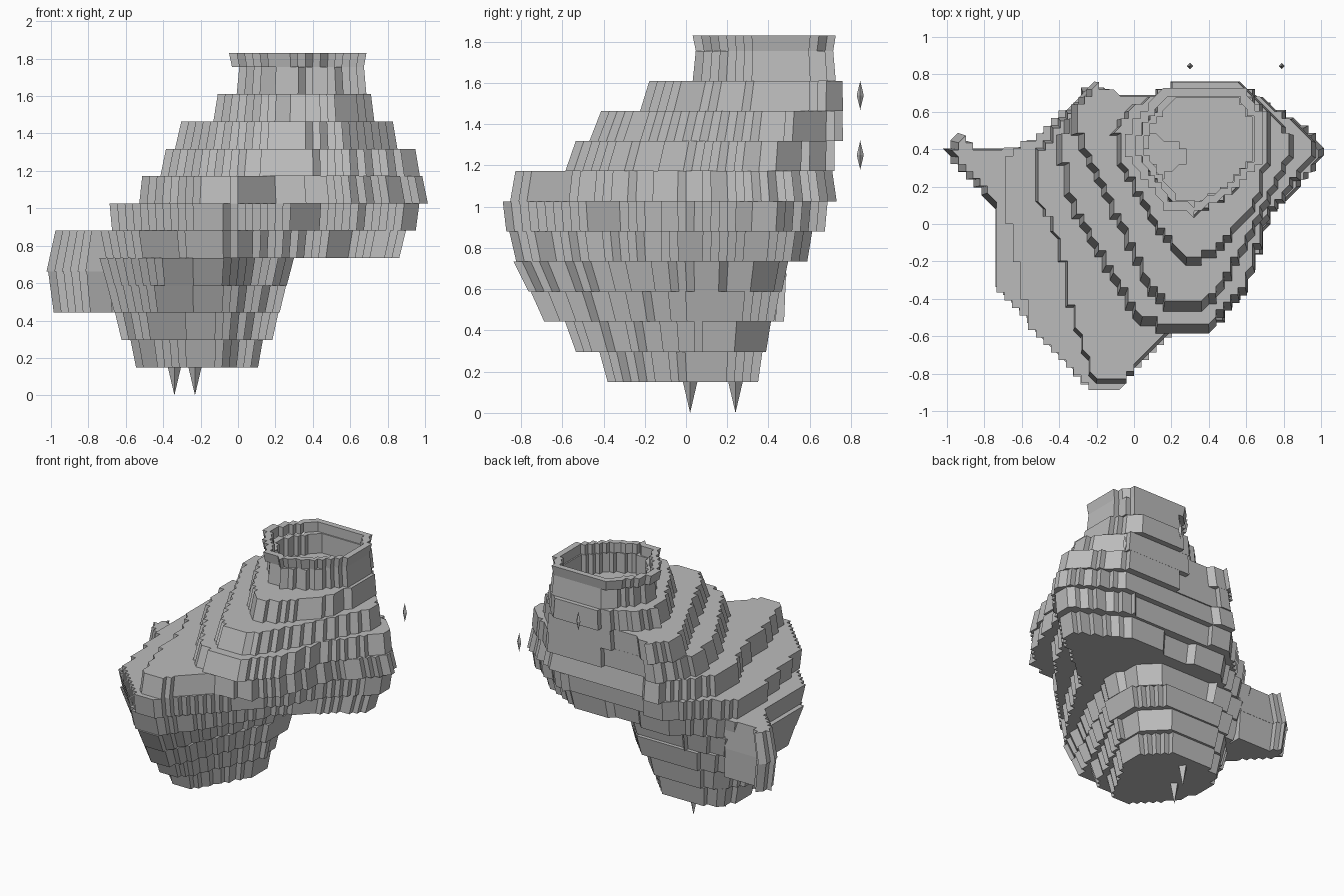
import bpy
import bmesh
from mathutils import Vector

if "Cube" in bpy.data.objects:
    bpy.data.objects.remove(bpy.data.objects["Cube"])

GRID = 0.04      # stair width along the contours
FLOOR = 0.15     # underside of the lowest tier
STEP = 0.146     # height of one tier

stone = bpy.data.materials.new("plain grey")
stone.use_nodes = True
stone.diffuse_color = (0.5, 0.5, 0.5, 1)
stone.node_tree.nodes["Principled BSDF"].inputs["Base Color"].default_value = stone.diffuse_color


def level(index):
    return FLOOR + STEP * index


def finish(name, bm):
    bmesh.ops.recalc_face_normals(bm, faces=bm.faces)
    mesh = bpy.data.meshes.new(name)
    bm.to_mesh(mesh)
    bm.free()
    mesh.materials.append(stone)
    obj = bpy.data.objects.new(name, mesh)
    bpy.context.collection.objects.link(obj)
    return obj


def stair_outline(points):
    """Walk round a coarse outline and snap it to the grid, giving stair-stepped edges."""
    corners = [Vector(p) for p in points]
    path = []
    for a, b in zip(corners, corners[1:] + corners[:1]):
        count = max(1, round((b - a).length / GRID * 2))
        for i in range(count):
            p = a.lerp(b, i / count)
            cell = (round(p.x / GRID), round(p.y / GRID))
            if not path or path[-1] != cell:
                path.append(cell)
    if path[0] == path[-1]:
        path.pop()
    # keep only the corners
    kept = []
    for i, here in enumerate(path):
        before, after = path[i - 1], path[(i + 1) % len(path)]
        into = (here[0] - before[0], here[1] - before[1])
        out = (after[0] - here[0], after[1] - here[1])
        if into != out:
            kept.append(Vector((here[0] * GRID, here[1] * GRID)))
    return kept


def tier(name, points, low, high, taper=0.0, centre=(0, 0), wall=None):
    """One slice with sloping sides; wall makes it a hollow ring."""
    outline = stair_outline(points)
    centre = Vector(centre)
    bm = bmesh.new()

    def loop(size, z):
        return [bm.verts.new((*(centre + (p - centre) * size), z)) for p in outline]

    def skirt(a, b):
        for i in range(len(a)):
            j = (i + 1) % len(a)
            bm.faces.new((a[i], a[j], b[j], b[i]))

    bottom, top = loop(1 - taper, low), loop(1 + taper, high)
    skirt(bottom, top)
    if wall:
        inner_top, inner_bottom = loop(wall, high), loop(wall, low)
        skirt(top, inner_top)
        skirt(inner_top, inner_bottom)
        skirt(inner_bottom, bottom)
    else:
        bm.faces.new(bottom)
        bm.faces.new(top)
    return finish(name, bm)


def spike(name, x, y, low, waist, high, radius):
    """Four-sided point, doubled when the waist lies between the ends."""
    bm = bmesh.new()
    ring = [bm.verts.new((x + dx * radius, y + dy * radius, waist))
            for dx, dy in ((1, 0), (0, 1), (-1, 0), (0, -1))]
    for z in (low, high):
        tip = bm.verts.new((x, y, z))
        for i in range(4):
            bm.faces.new((ring[i - 1], ring[i], tip))
    return finish(name, bm)


# Lower trunk: four tiers blended from the foot outline to the belly outline
foot = [(-.58, .1), (-.5, .3), (-.35, .36), (-.05, .35), (.1, .2),
        (.13, .05), (-.1, -.38), (-.25, -.41), (-.5, -.15)]
belly = [(-.71, .35), (-.5, .42), (-.3, .46), (.1, .45), (.25, .3),
         (.27, .05), (-.08, -.79), (-.25, -.79), (-.7, -.32)]
for i, mix in enumerate((0, .38, .8, 1)):
    blend = [Vector(a).lerp(Vector(b), mix) for a, b in zip(foot, belly)]
    tier(f"trunk_tier_{i + 1}", blend, level(i), level(i + 1), .04, (-.2, .1))

# Side lobe on the model's right, widest at its middle
lobe = [(-.98, .4), (-.94, .46), (-.88, .41), (-.6, .42), (-.6, 0), (-.72, .08), (-.96, .34)]
tier("right_lobe_lower", lobe, level(2), level(3.5), .025, (-.4, .3))
tier("right_lobe_upper", lobe, level(3.5), level(5), -.04, (-.4, .3))

# Broad middle with the front bulge and the left lobe
tier("middle_lower",
     [(-.71, .38), (-.5, .45), (-.25, .6), (.1, .57), (.5, .6), (.88, .4), (.9, .3),
      (.65, .12), (.4, -.1), (.2, -.45), (-.08, -.84), (-.25, -.84), (-.71, -.35)],
     level(4), level(5), .02)
tier("middle_centre",
     [(-.67, .36), (-.5, .48), (-.28, .68), (.1, .63), (.55, .66), (.94, .46), (.96, .32),
      (.7, .08), (.5, -.25), (.25, -.52), (-.07, -.86), (-.24, -.86), (-.55, -.55), (-.66, 0)],
     level(5), level(6), .01)
tier("middle_upper",
     [(-.52, .38), (-.25, .72), (0, .67), (.6, .7), (.95, .48), (1, .38), (.95, .28),
      (.72, .05), (.6, -.33), (.45, -.52), (.18, -.58), (-.07, -.84), (-.21, -.84),
      (-.33, -.5), (-.4, -.1), (-.52, .15)],
     level(6), level(7), -.015)

# Shoulder terraces, leaning back and inwards
back = (.35, .7)
tier("shoulder_lower",
     [(-.39, .45), (-.25, .72), (0, .66), (.25, .71), (.62, .71), (.93, .48), (.97, .38),
      (.7, .02), (.6, -.33), (.42, -.54), (.18, -.57), (.02, -.5), (-.25, -.05), (-.37, .2)],
     level(7), level(8), -.02, back)
tier("shoulder_centre",
     [(-.33, .6), (-.22, .74), (0, .66), (.2, .73), (.6, .73), (.82, .5), (.84, .38),
      (.65, 0), (.45, -.37), (.32, -.45), (.2, -.45), (.07, -.33), (-.05, -.05), (-.27, .4)],
     level(8), level(9), -.025, back)
shoulder = tier("shoulder_upper",
     [(-.1, .5), (-.02, .62), (.2, .74), (.58, .74), (.7, .6), (.73, .4), (.65, .1),
      (.42, -.17), (.27, -.19), (.12, -.02), (-.08, .35)],
     level(9), level(10), -.025, back)

# Open neck and its flared rim
neck = [(0, .4), (.05, .56), (.2, .72), (.58, .73), (.69, .55), (.68, .35),
        (.52, .16), (.33, .06), (.22, .08), (.08, .27)]
middle = (.35, .41)
tier("neck", neck, level(10), level(11), -.02, middle, .85)
rim = [(x * 1.06 - .045, y) for x, y in neck]
tier("neck_rim", rim, level(11), level(11.5), .02, middle, .88)

# Pit in the floor of the neck
pit = tier("pit_cutter", [(.04, .38), (.1, .48), (.28, .4), (.28, .33), (.14, .26)],
           level(9.2), level(10.3))
pit.hide_render = True
pit.hide_viewport = True
cut = shoulder.modifiers.new("pit", "BOOLEAN")
cut.operation = "DIFFERENCE"
cut.object = pit

# Hanging points beneath and loose slivers behind
for i, (x, y) in enumerate(((-.34, .02), (-.23, .24))):
    spike(f"bottom_point_{i + 1}", x, y, 0, FLOOR, FLOOR + .02, .035)
for i, (x, z) in enumerate(((.3, 1.54), (.79, 1.25))):
    spike(f"loose_sliver_{i + 1}", x, .845, z - .07, z, z + .07, .017)
